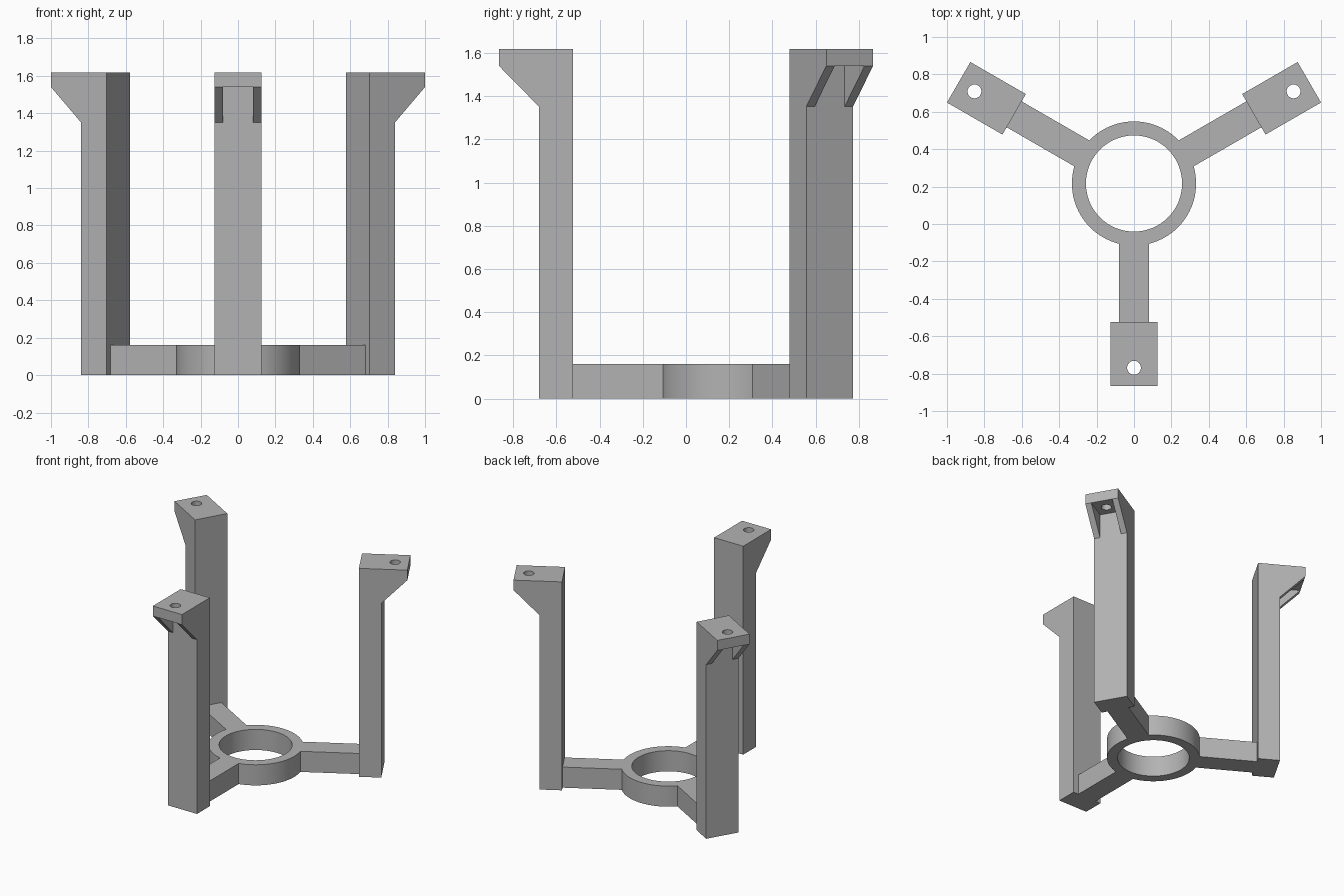
import bpy, bmesh, math
from mathutils import Matrix, Vector

if "Cube" in bpy.data.objects:
    bpy.data.objects.remove(bpy.data.objects["Cube"])

CENTRE = Vector((0, 0.2165, 0))
BASE_H, TOP, LIP = 0.16, 1.618, 1.54
INNER, OUTER, TIP = 0.74, 0.898, 1.0825

grey = bpy.data.materials.new("plain grey")
grey.use_nodes = True
GREY = (0.45, 0.45, 0.45, 1)
grey.diffuse_color = GREY
grey.node_tree.nodes["Principled BSDF"].inputs["Base Color"].default_value = GREY


def make(name, bm):
    bmesh.ops.recalc_face_normals(bm, faces=bm.faces)
    mesh = bpy.data.meshes.new(name)
    bm.to_mesh(mesh)
    bm.free()
    mesh.materials.append(grey)
    ob = bpy.data.objects.new(name, mesh)
    bpy.context.collection.objects.link(ob)
    return ob


def prism(name, profile, half_width):
    """Extrude a (radial, z) side profile across its width; outward is -y."""
    bm = bmesh.new()
    face = bm.faces.new([bm.verts.new((-half_width, -r, z)) for r, z in profile])
    ext = bmesh.ops.extrude_face_region(bm, geom=[face])["geom"]
    bmesh.ops.translate(bm, vec=(2 * half_width, 0, 0),
                        verts=[v for v in ext if isinstance(v, bmesh.types.BMVert)])
    return make(name, bm)


def block(name, r0, r1, z0, z1, half_width):
    return prism(name, [(r0, z0), (r1, z0), (r1, z1), (r0, z1)], half_width)


def cylinder(name, radius, z0, z1, radial=0, sides=96):
    bm = bmesh.new()
    bmesh.ops.create_cone(bm, cap_ends=True, segments=sides, radius1=radius,
                          radius2=radius, depth=z1 - z0,
                          matrix=Matrix.Translation((0, -radial, (z0 + z1) / 2)))
    return make(name, bm)


def combine(target, tool, operation):
    mod = target.modifiers.new(operation, "BOOLEAN")
    mod.operation, mod.solver, mod.object = operation, "EXACT", tool
    bpy.context.view_layer.objects.active = target
    bpy.ops.object.modifier_apply(modifier=mod.name)
    bpy.data.objects.remove(tool)


def smooth(ob):
    bpy.ops.object.select_all(action="DESELECT")
    ob.select_set(True)
    bpy.context.view_layer.objects.active = ob
    bpy.ops.object.shade_smooth_by_angle(angle=math.radians(30))


# Base: ring with three spokes
base = cylinder("base_ring", 0.332, 0, BASE_H)
for i in range(3):
    spoke = block("spoke", 0.28, INNER, 0, BASE_H, 0.08)
    spoke.data.transform(Matrix.Rotation(math.tau * i / 3, 4, "Z"))
    combine(base, spoke, "UNION")
combine(base, cylinder("bore", 0.257, -0.1, BASE_H + 0.1), "DIFFERENCE")
base.location = CENTRE
smooth(base)

# Upright post with overhanging top, gussets and screw hole
post = prism("front_post", [(INNER, 0), (OUTER, 0), (OUTER, 1.352), (TIP, LIP),
                            (TIP, TOP), (INNER, TOP)], 0.125)
combine(post, block("pocket", OUTER, 1.2, 1.3, LIP, 0.08), "DIFFERENCE")
combine(post, cylinder("hole", 0.037, LIP - 0.1, TOP + 0.1, 0.985, 48), "DIFFERENCE")
post.location = CENTRE
smooth(post)

# Repeat the post around the ring
for i, name in ((1, "back_left_post"), (2, "back_right_post")):
    copy = bpy.data.objects.new(name, post.data)
    copy.location = CENTRE
    copy.rotation_euler.z = math.tau * i / 3
    bpy.context.collection.objects.link(copy)
